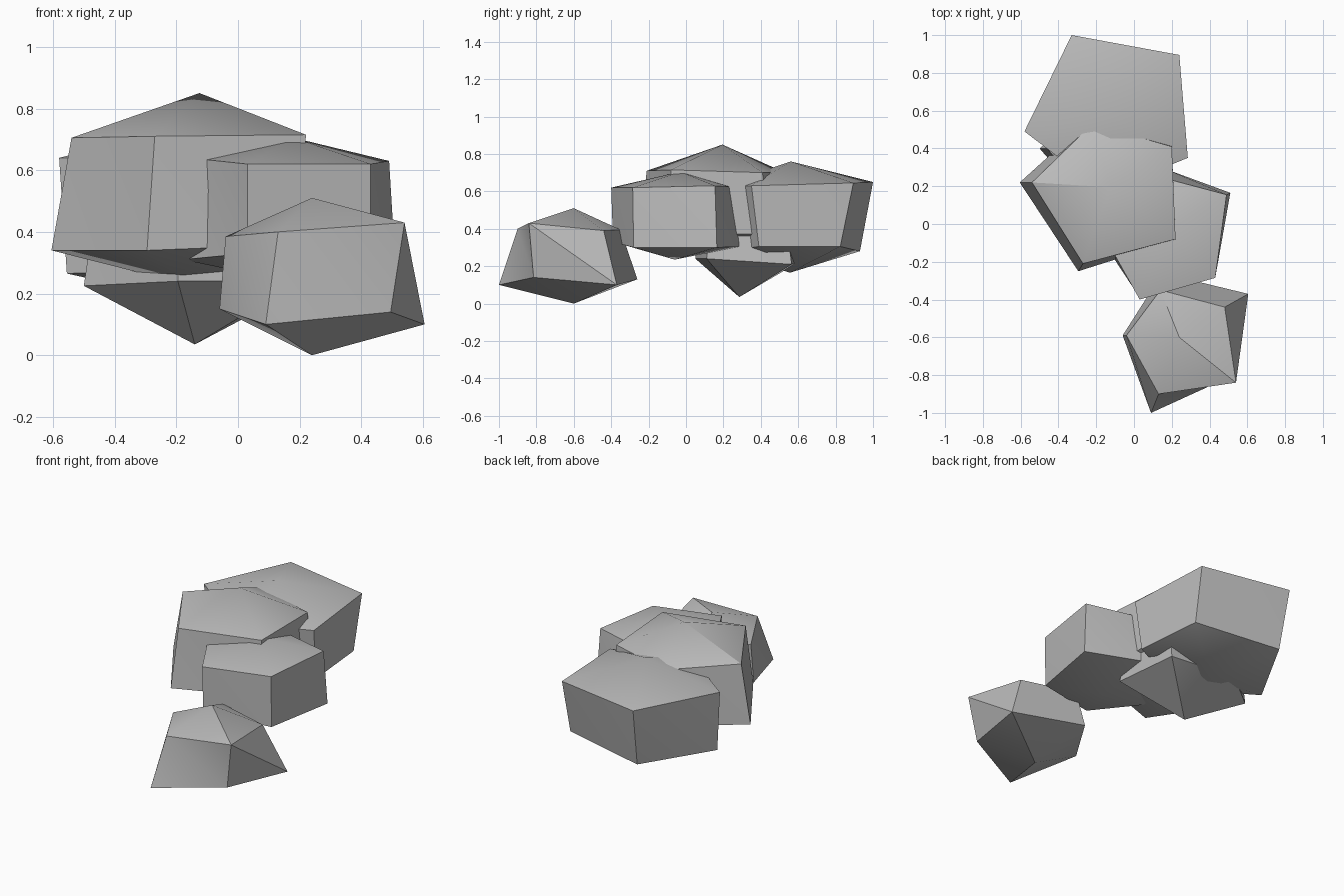
import bpy
import bmesh
import math

cube = bpy.data.objects.get("Cube")
if cube:
    bpy.data.objects.remove(cube, do_unlink=True)

stone = bpy.data.materials.new("grey stone")
stone.use_nodes = True
colour = (0.5, 0.5, 0.5, 1)
stone.diffuse_color = colour
stone.node_tree.nodes["Principled BSDF"].inputs["Base Color"].default_value = colour


def rock(name, apex, top, bottom, base):
    """Five-sided boulder: top point, upper ring, lower ring, bottom point."""
    bm = bmesh.new()
    tip, foot = bm.verts.new(apex), bm.verts.new(base)
    up = [bm.verts.new(p) for p in top]
    low = [bm.verts.new(p) for p in bottom]
    for i in range(len(up)):
        j = (i + 1) % len(up)
        bm.faces.new((tip, up[i], up[j]))
        bm.faces.new((up[i], low[j], up[j]))
        bm.faces.new((up[i], low[i], low[j]))
        bm.faces.new((foot, low[j], low[i]))
    bmesh.ops.recalc_face_normals(bm, faces=bm.faces)
    mesh = bpy.data.meshes.new(name)
    bm.to_mesh(mesh)
    bm.free()
    mesh.materials.append(stone)
    ob = bpy.data.objects.new(name, mesh)
    bpy.context.collection.objects.link(ob)
    bpy.ops.object.select_all(action='DESELECT')
    ob.select_set(True)
    bpy.context.view_layer.objects.active = ob
    bpy.ops.object.shade_smooth_by_angle(angle=math.radians(30))


# Small boulder lying in front
rock("front_rock", (.24, -.6, .51),
     [(-.04, -.59, .385), (.13, -.9, .4), (.54, -.84, .43), (.48, -.44, .39), (.14, -.35, .395)],
     [(-.06, -.59, .15), (.09, -1, .1), (.495, -.815, .14), (.605, -.37, .1), (.15, -.26, .13)],
     (.24, -.6, 0))

# Boulder on the middle left
rock("middle_rock", (.18, -.03, .705),
     [(-.16, -.06, .64), (.03, -.4, .62), (.43, -.285, .62), (.49, .155, .63), (.17, .24, .625)],
     [(-.18, -.07, .31), (.03, -.39, .33), (.43, -.28, .3), (.51, .165, .3), (.17, .29, .305)],
     (.18, -.06, .235))

# Tallest boulder
rock("tall_rock", (-.125, .195, .85),
     [(-.54, .22, .705), (-.27, -.21, .71), (.22, -.08, .715), (.2, .41, .7), (-.22, .53, .7)],
     [(-.605, .22, .34), (-.295, -.25, .34), (.21, -.09, .36), (.2, .42, .375), (-.24, .55, .36)],
     (-.13, .2, .22))

# Broad boulder at the back
rock("back_rock", (-.11, .56, .76),
     [(-.58, .49, .64), (-.16, .17, .63), (.285, .35, .63), (.24, .895, .645), (-.33, 1, .65)],
     [(-.555, .48, .265), (-.15, .2, .28), (.27, .39, .305), (.23, .825, .305), (-.31, .93, .28)],
     (-.11, .555, .165))

# Low boulder wedged underneath
rock("low_rock", (-.14, .3, .58),
     [(-.46, .4, .5), (-.18, .06, .48), (.17, .14, .48), (.17, .53, .48), (-.23, .56, .48)],
     [(-.5, .4, .225), (-.195, .05, .24), (.2, .11, .24), (.19, .565, .21), (-.25, .6, .22)],
     (-.14, .285, .035))
